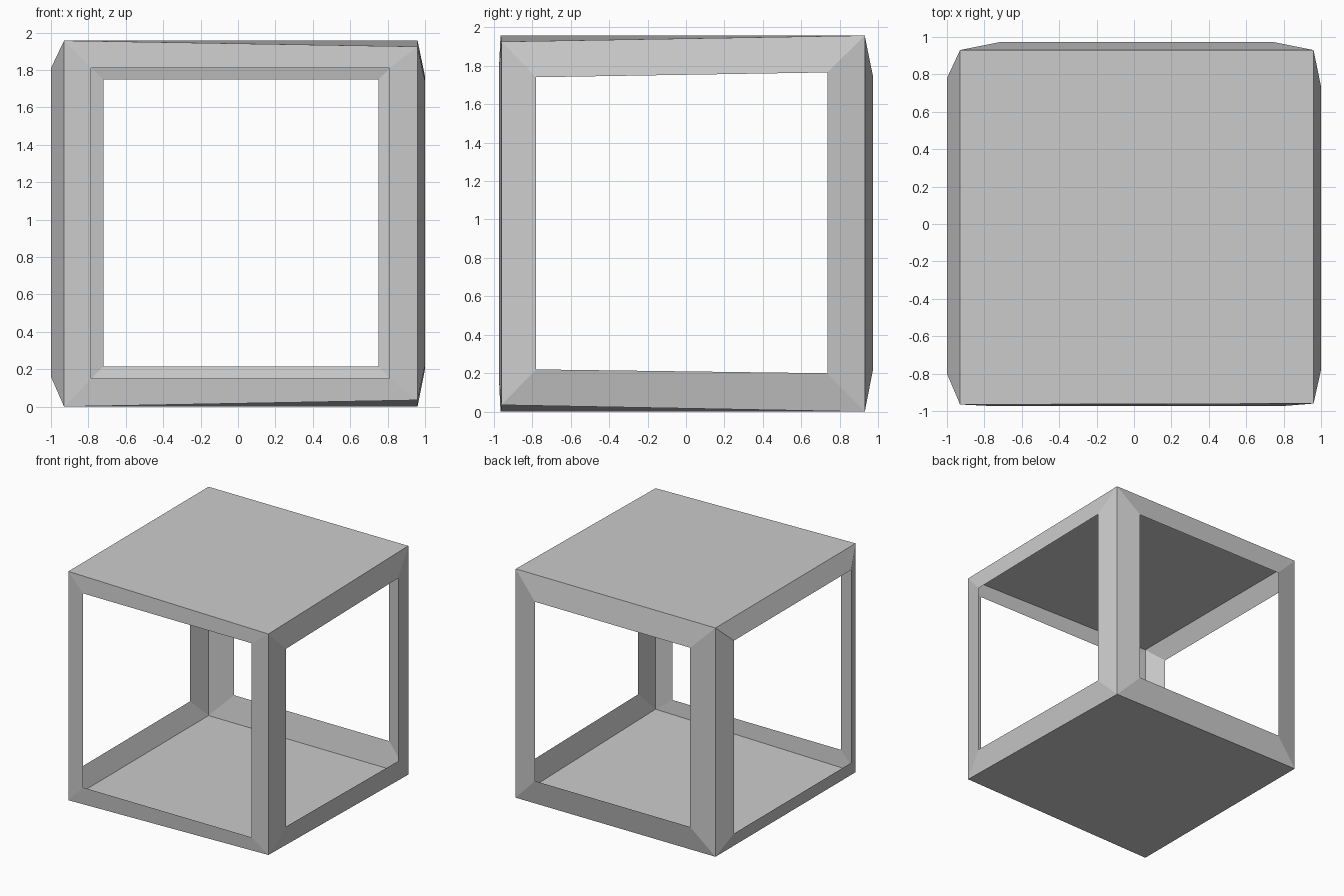
import bpy
import bmesh
from mathutils import Vector

if "Cube" in bpy.data.objects:
    bpy.data.objects.remove(bpy.data.objects["Cube"])


def make_sheet(name, verts, faces):
    bm = bmesh.new()
    vs = [bm.verts.new(v) for v in verts]
    for f in faces:
        bm.faces.new([vs[i] for i in f])
    mesh = bpy.data.meshes.new(name)
    bm.to_mesh(mesh)
    bm.free()
    ob = bpy.data.objects.new(name, mesh)
    bpy.context.collection.objects.link(ob)
    return ob


# Plan corners of the box: (x, y, bottom z, top z), counter-clockwise from above
corners = [(-0.93, -0.965, 0.0, 1.957),
           (0.96, -0.96, 0.035, 1.925),
           (0.96, 0.93, 0.0, 1.957),
           (-0.93, 0.93, 0.0, 1.957)]
low = [Vector((x, y, z)) for x, y, z, _ in corners]
high = [Vector((x, y, z)) for x, y, _, z in corners]

# Solid top and bottom sheets
make_sheet("top_panel", high, [(0, 1, 2, 3)])
make_sheet("bottom_panel", low, [(3, 2, 1, 0)])

# Window openings, pushed outward: two upright edges (x, y, bottom z, top z)
openings = {
    "front_frame": [(-0.785, -0.972, 0.15, 1.81), (0.81, -0.972, 0.15, 1.81)],
    "right_frame": [(1.0, -0.78, 0.22, 1.74), (1.0, 0.735, 0.20, 1.765)],
    "back_frame": [(0.75, 0.972, 0.215, 1.748), (-0.72, 0.972, 0.215, 1.748)],
    "left_frame": [(-1.0, 0.78, 0.16, 1.81), (-1.0, -0.80, 0.16, 1.81)],
}

# Mitred window frames, each a ring of four faces
for i, (name, (a, b)) in enumerate(openings.items()):
    j = (i + 1) % 4
    outer = [low[i], low[j], high[j], high[i]]
    inner = [(a[0], a[1], a[2]), (b[0], b[1], b[2]),
             (b[0], b[1], b[3]), (a[0], a[1], a[3])]
    ring = [(k, (k + 1) % 4, (k + 1) % 4 + 4, k + 4) for k in range(4)]
    make_sheet(name, outer + inner, ring)
